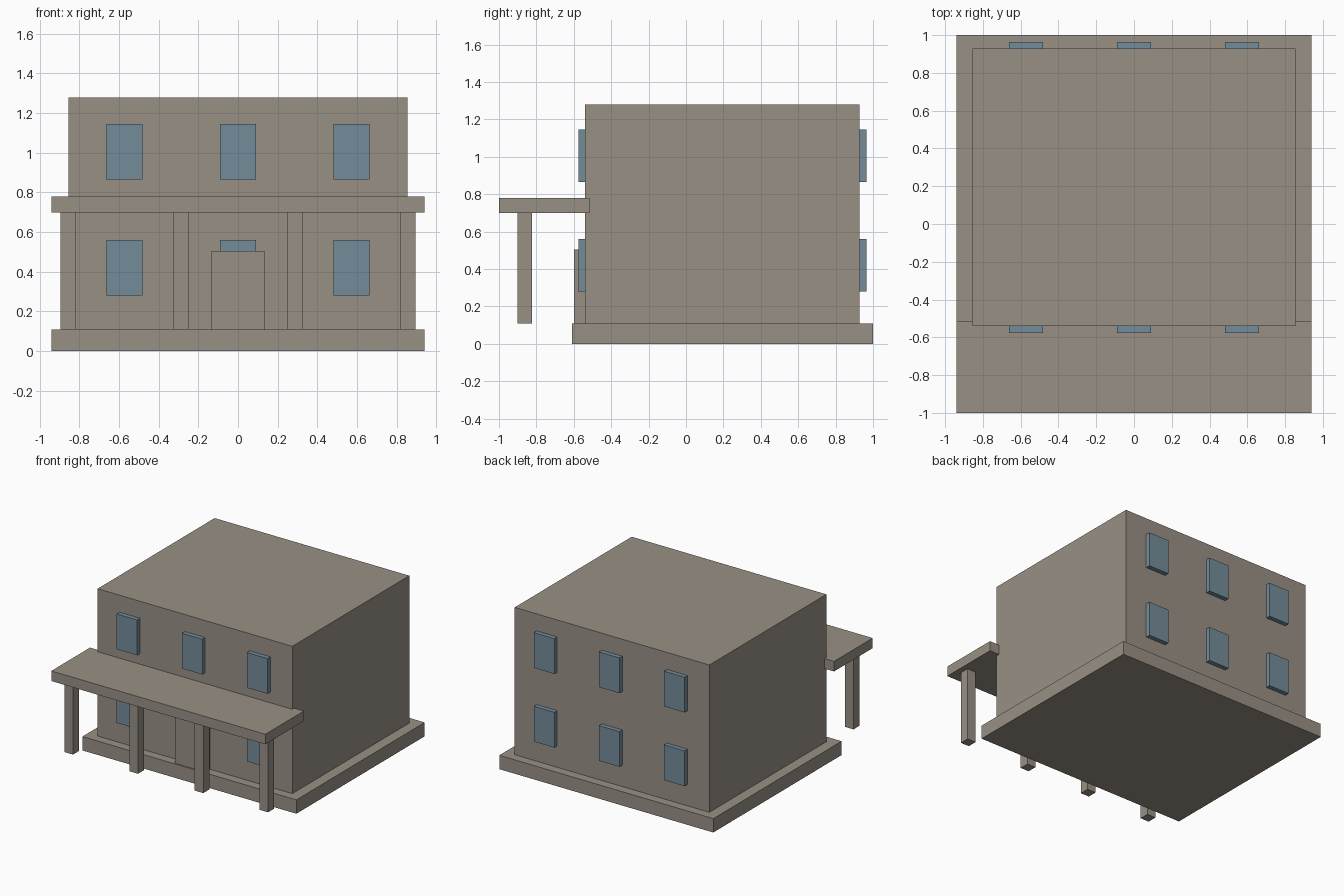
import bpy

cube = bpy.data.objects.get("Cube")
if cube:
    bpy.data.objects.remove(cube, do_unlink=True)


def make_material(name, rgb):
    mat = bpy.data.materials.new(name)
    mat.use_nodes = True
    mat.diffuse_color = (*rgb, 1)
    mat.node_tree.nodes["Principled BSDF"].inputs["Base Color"].default_value = (*rgb, 1)
    return mat


stone = make_material("warm_grey_stone", (0.315, 0.28, 0.235))
glass = make_material("blue_grey_glass", (0.175, 0.265, 0.325))


def box(name, xs, ys, zs, mat):
    """Box spanning the given (min, max) range on each axis."""
    spans = (xs, ys, zs)
    bpy.ops.mesh.primitive_cube_add(size=1, location=[(a + b) / 2 for a, b in spans])
    obj = bpy.context.object
    obj.name = name
    obj.scale = [b - a for a, b in spans]
    bpy.ops.object.transform_apply(location=False, rotation=False, scale=True)
    obj.data.materials.append(mat)
    return obj


# Main masses
BASE_TOP, PORCH_UNDERSIDE = 0.11, 0.70
FRONT, BACK = -0.54, 0.928
box("foundation", (-0.94, 0.94), (-0.61, 1), (0, BASE_TOP), stone)
box("house_body", (-0.855, 0.855), (FRONT, BACK), (BASE_TOP, 1.28), stone)
box("porch_roof", (-0.94, 0.94), (-1, -0.515), (PORCH_UNDERSIDE, 0.78), stone)
box("front_door", (-0.134, 0.134), (-0.6, FRONT), (BASE_TOP, 0.505), stone)

# Porch columns, hanging clear in front of the foundation
for i, x in enumerate((-0.857, -0.287, 0.287, 0.857)):
    box(f"porch_column_{i + 1}", (x - 0.038, x + 0.038), (-0.9, -0.824),
        (BASE_TOP, PORCH_UNDERSIDE), stone)

# Projecting windows, three per storey on the front and back
walls = {"front": (FRONT - 0.036, FRONT), "back": (BACK, BACK + 0.036)}
storeys = {"lower": (0.28, 0.56), "upper": (0.865, 1.145)}
columns = {"right": -0.572, "middle": 0, "left": 0.572}
for wall, ys in walls.items():
    for storey, zs in storeys.items():
        for column, x in columns.items():
            box(f"{wall}_{storey}_{column}_window", (x - 0.09, x + 0.09), ys, zs, glass)
